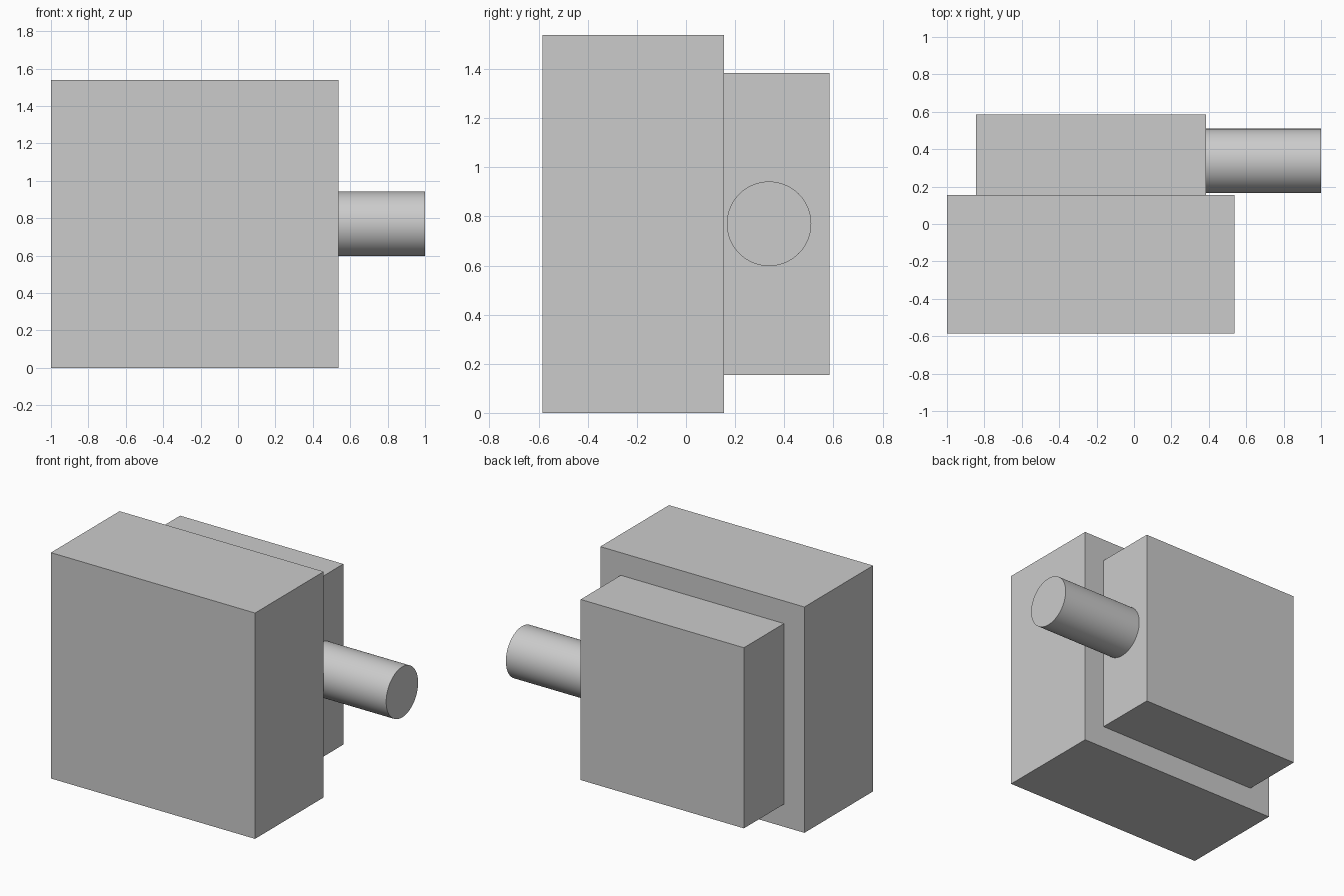
import bpy
from math import radians

if "Cube" in bpy.data.objects:
    bpy.data.objects.remove(bpy.data.objects["Cube"])


def box(name, lo, hi):
    """Axis-aligned box between two corners."""
    bpy.ops.mesh.primitive_cube_add(size=1, location=[(a + b) / 2 for a, b in zip(lo, hi)])
    obj = bpy.context.object
    obj.name = name
    obj.scale = [b - a for a, b in zip(lo, hi)]
    bpy.ops.object.transform_apply(location=False, rotation=False, scale=True)
    return obj


# Large square housing at the front
box("main_housing", (-1.0, -0.585, 0.0), (0.538, 0.154, 1.538))

# Smaller square block on the back, centred on the housing
box("rear_block", (-0.846, 0.154, 0.154), (0.384, 0.585, 1.384))

# Round shaft out of the right side of the rear block
x0, x1 = 0.384, 1.0
bpy.ops.mesh.primitive_cylinder_add(
    vertices=64, radius=0.172, depth=x1 - x0,
    location=((x0 + x1) / 2, 0.338, 0.77), rotation=(0, radians(90), 0))
bpy.context.object.name = "side_shaft"
bpy.ops.object.shade_smooth_by_angle(angle=radians(30))
